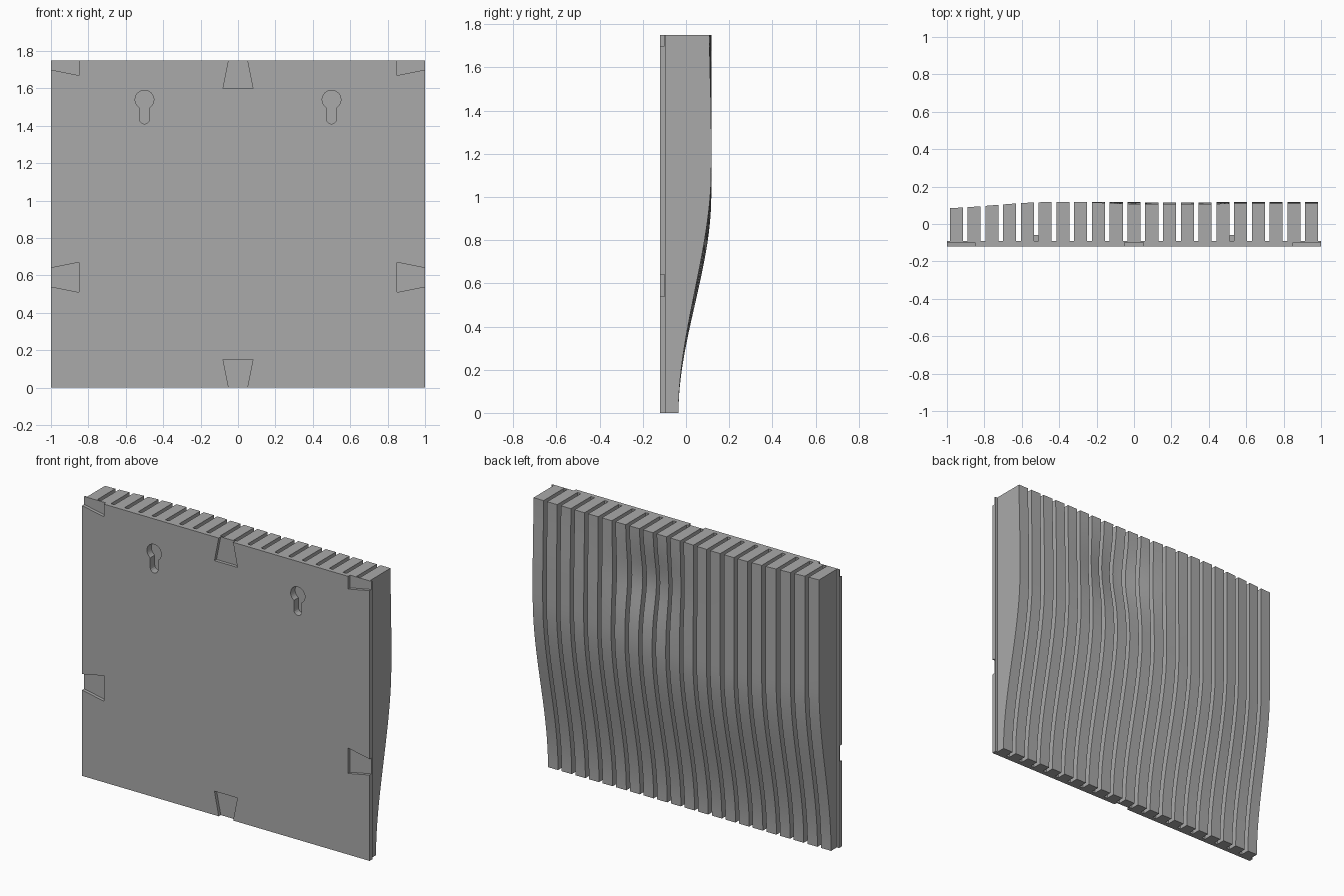
import bpy, bmesh, math

cube = bpy.data.objects.get("Cube")
if cube:
    bpy.data.objects.remove(cube, do_unlink=True)

grey = bpy.data.materials.new("plain grey")
grey.use_nodes = True
grey.diffuse_color = (0.4, 0.4, 0.4, 1)
grey.node_tree.nodes["Principled BSDF"].inputs["Base Color"].default_value = (0.4, 0.4, 0.4, 1)

HEIGHT = 1.75
FRONT, PLATE_BACK = -0.12, -0.092
SLATS, PITCH, SLAT_WIDTH = 21, 0.095, 0.07


def make_object(name, bm):
    bmesh.ops.recalc_face_normals(bm, faces=bm.faces)
    mesh = bpy.data.meshes.new(name)
    bm.to_mesh(mesh)
    bm.free()
    mesh.materials.append(grey)
    obj = bpy.data.objects.new(name, mesh)
    bpy.context.collection.objects.link(obj)
    return obj


def prism(name, outline, y0, y1):
    """Extrude an x-z outline from y0 to y1."""
    bm = bmesh.new()
    face = bm.faces.new([bm.verts.new((x, y0, z)) for x, z in outline])
    moved = bmesh.ops.extrude_face_region(bm, geom=[face], use_keep_orig=True)["geom"]
    for v in moved:
        if isinstance(v, bmesh.types.BMVert):
            v.co.y = y1
    return make_object(name, bm)


def box(name, x0, x1, y0, y1, z0, z1):
    return prism(name, [(x0, z0), (x1, z0), (x1, z1), (x0, z1)], y0, y1)


def cut(target, cutter):
    mod = target.modifiers.new("cut", "BOOLEAN")
    mod.operation = "DIFFERENCE"
    mod.solver = "EXACT"
    mod.object = cutter
    cutter.hide_render = True
    cutter.hide_viewport = True
    cutter.display_type = "WIRE"


def smoothstep(t):
    t = min(max(t, 0), 1)
    return t * t * (3 - 2 * t)


def wave(x, z):
    """Depth of the sculpted rear surface."""
    rise = smoothstep(z / (1.0 + 0.1 * abs(x + 0.3)))
    crest = 0.117 - 0.033 * smoothstep((-0.45 - x) / 0.6)
    y = -0.035 + (crest + 0.035) * rise
    dent = math.exp(-((x - 0.2) / 0.22) ** 2 - ((z - 1.42) / 0.2) ** 2)
    lean = 0.008 * smoothstep((x + 0.3) / 0.3) * smoothstep((z - 1.3) / 0.45)
    return y - 0.045 * dent - lean


# Backing plate
plate = box("backing_plate", -1, 1, FRONT, PLATE_BACK, 0, HEIGHT)


# Dovetail pockets along the plate edges
def dovetail(name, x, z, dx, dz):
    """Pocket at an edge point, widening along the inward direction."""
    outline = []
    for depth, half in ((-0.05, 0.04), (-0.05, -0.04), (0.15, -0.08), (0.15, 0.08)):
        outline.append((x + dx * depth - dz * half, z + dz * depth + dx * half))
    cut(plate, prism(name, outline, FRONT - 0.02, -0.1))


dovetail("top_pocket_cutter", 0, HEIGHT, 0, -1)
dovetail("bottom_pocket_cutter", 0, 0, 0, 1)
for side, word in ((1, "left"), (-1, "right")):
    dovetail(word + "_pocket_cutter", side, 0.59, -side, 0)
    dovetail(word + "_corner_pocket_cutter", side, HEIGHT, -side, 0)

# Sculpted vertical slats
slats = []
for i in range(SLATS):
    centre = (i - (SLATS - 1) / 2) * PITCH
    bm = bmesh.new()
    bmesh.ops.create_grid(bm, x_segments=2, y_segments=44, size=1)
    for v in bm.verts:
        u, w = v.co.x, v.co.y
        v.co = (centre + u * SLAT_WIDTH / 2, PLATE_BACK - 0.001, (w + 1) / 2 * HEIGHT)
    moved = bmesh.ops.extrude_face_region(bm, geom=bm.faces[:], use_keep_orig=True)["geom"]
    for v in moved:
        if isinstance(v, bmesh.types.BMVert):
            v.co.y = wave(v.co.x, v.co.z)
    slats.append((centre, make_object("slat_%02d" % (i + 1), bm)))

# Keyhole hangers with a thickened pocket behind the plate
for side, word in ((1, "left"), (-1, "right")):
    x, z, r, slot = side * 0.5, 1.54, 0.05, 0.027
    low = z - 0.103
    start = -math.asin(slot / r)
    outline = []
    for k in range(25):
        a = -math.pi / 2 - start + k / 24 * (2 * math.pi + 2 * start)
        outline.append((x - r * math.cos(a), z + r * math.sin(a)))
    for k in range(9):
        a = math.pi * k / 8
        outline.append((x + slot * math.cos(a), low - slot * math.sin(a)))
    cutter = prism(word + "_keyhole_cutter", outline, FRONT - 0.02, -0.075)
    boss = box(word + "_keyhole_boss", x - 0.036, x + 0.036, PLATE_BACK - 0.001, -0.062, 1.39, 1.61)
    boss.name = word + "_keyhole_boss"
    # Bridges closing the grooves beside the middle slat
    for gap in (-1, 1):
        g = x + gap * 0.025
        box(word + "_hanger_bridge", g - 0.013, g + 0.013, -0.074, -0.06, 1.39, 1.61)
    cut(plate, cutter)
    cut(boss, cutter)
    for centre, slat in slats:
        if abs(centre - x) < 0.12:
            cut(slat, cutter)

# Smooth shading on the curved slats
for obj in bpy.context.selected_objects:
    obj.select_set(False)
for centre, slat in slats:
    slat.select_set(True)
bpy.context.view_layer.objects.active = slats[0][1]
bpy.ops.object.shade_smooth_by_angle(angle=math.radians(30))
